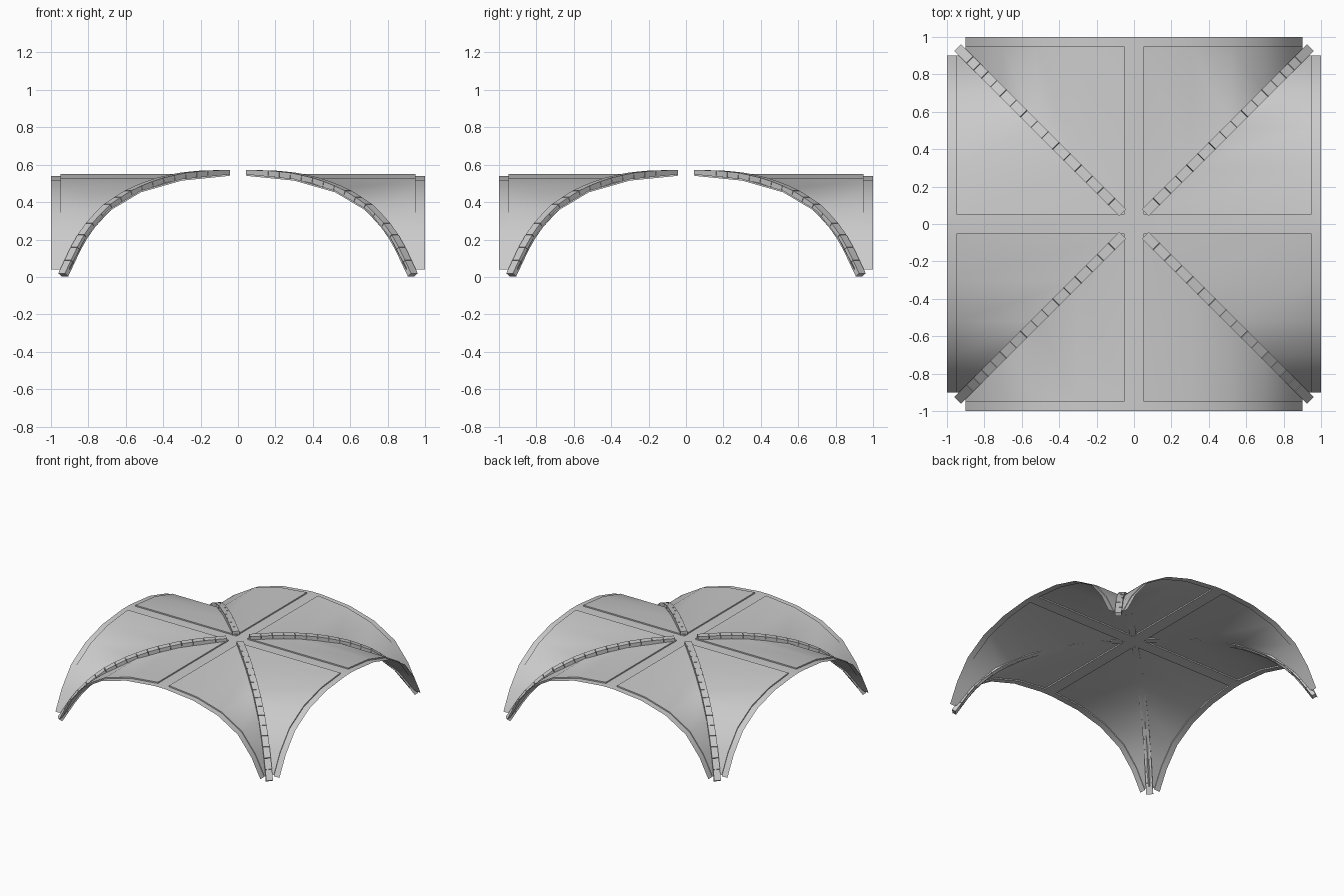
import bpy, bmesh, math
from mathutils import Matrix, Vector

if "Cube" in bpy.data.objects:
    bpy.data.objects.remove(bpy.data.objects["Cube"])

# Arch profile (distance from the ridge, height)
PROFILE = [(0.05, 0.54), (0.3, 0.515), (0.52, 0.452), (0.7, 0.345), (0.82, 0.195), (0.9, 0.04)]
STEP = 0.01          # raised panels above the border strips
EDGE, RIM = 0.95, 1.0


def finish(name, bm, angle):
    bmesh.ops.remove_doubles(bm, verts=bm.verts, dist=0.0005)
    bmesh.ops.recalc_face_normals(bm, faces=bm.faces)
    me = bpy.data.meshes.new(name)
    bm.to_mesh(me)
    bm.free()
    ob = bpy.data.objects.new(name, me)
    bpy.context.collection.objects.link(ob)
    bpy.ops.object.select_all(action='DESELECT')
    ob.select_set(True)
    bpy.context.view_layer.objects.active = ob
    if angle:
        bpy.ops.object.shade_smooth_by_angle(angle=math.radians(angle))
    return ob


def face(bm, rot, pts):
    bm.faces.new([bm.verts.new(rot @ Vector(p)) for p in pts])


# Vault shell: four webs meeting on the diagonals, with a thin cross and rim left lower
bm = bmesh.new()
top = PROFILE[0][1]
for q in range(4):
    rot = Matrix.Rotation(q * math.pi / 2, 3, 'Z')
    # Flat ridge strip, cut at the rim line so the edges match
    for x0, x1 in ((0.05, EDGE), (EDGE, RIM)):
        face(bm, rot, [(x0, -0.05, top), (x1, -0.05, top), (x1, 0.05, top), (x0, 0.05, top)])
    for s in (1, -1):
        def add(*pts):
            pts = [(x, s * y, z) for x, y, z in pts]
            face(bm, rot, pts if s > 0 else pts[::-1])
        # Step wall beside the ridge strip
        add((0.05, 0.05, top), (EDGE, 0.05, top), (EDGE, 0.05, top + STEP), (0.05, 0.05, top + STEP))
        for (a, za), (b, zb) in zip(PROFILE, PROFILE[1:]):
            ha, hb = za + STEP, zb + STEP
            add((a, a, ha), (EDGE, a, ha), (EDGE, b, hb), (b, b, hb))       # raised panel
            add((EDGE, a, ha), (EDGE, a, za), (EDGE, b, zb), (EDGE, b, hb))  # step wall
            add((EDGE, a, za), (RIM, a, za), (RIM, b, zb), (EDGE, b, zb))    # outer rim
face(bm, Matrix.Identity(3), [(-.05, -.05, top), (.05, -.05, top), (.05, .05, top), (-.05, .05, top)])
finish("vault_shell", bm, 40)

# Diagonal rib path (x = y, height)
PATH = [(0.06, 0.557), (0.2, 0.553), (0.3, 0.541), (0.4, 0.52), (0.5, 0.487), (0.6, 0.44),
        (0.7, 0.372), (0.78, 0.29), (0.85, 0.19), (0.935, 0.01)]
pts = [Vector((d * math.sqrt(2), 0, z)) for d, z in PATH]
cum = [0.0]
for a, b in zip(pts, pts[1:]):
    cum.append(cum[-1] + (b - a).length)


def along(t):
    for i in range(len(pts) - 1):
        if t <= cum[i + 1] + 1e-6:
            return pts[i].lerp(pts[i + 1], (t - cum[i]) / (cum[i + 1] - cum[i]))
    return pts[-1]


# Ribs: a row of stone blocks on each diagonal
COUNT = 17
for q, name in enumerate(("back_right_rib", "back_left_rib", "front_left_rib", "front_right_rib")):
    bm = bmesh.new()
    turn = Matrix.Rotation(math.pi / 4 + q * math.pi / 2, 4, 'Z')
    for i in range(COUNT):
        a, b = along(cum[-1] * i / COUNT), along(cum[-1] * (i + 1) / COUNT)
        d = b - a
        tilt = Matrix.Rotation(math.atan2(-d.z, d.x), 4, 'Y')
        size = Matrix.Diagonal((d.length * 0.97, 0.05, 0.03, 1))
        bmesh.ops.create_cube(bm, size=1, matrix=turn @ Matrix.Translation((a + b) / 2) @ tilt @ size)
    for v in bm.verts:
        v.co.z = max(v.co.z, 0)
    finish(name, bm, 0)
